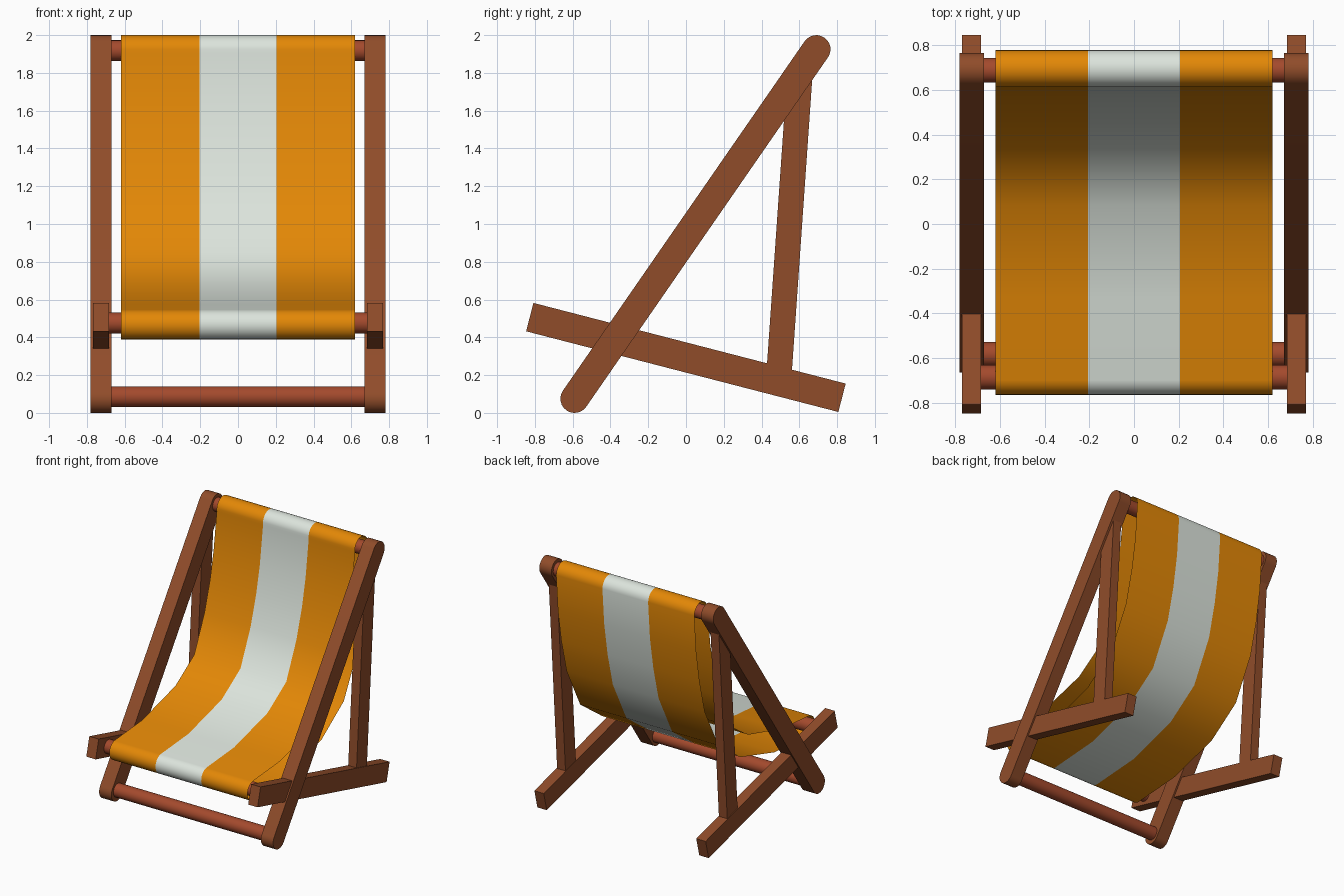
import bpy, bmesh, math
from mathutils import Vector

if "Cube" in bpy.data.objects:
    bpy.data.objects.remove(bpy.data.objects["Cube"])


def material(name, rgb):
    m = bpy.data.materials.new(name)
    m.use_nodes = True
    m.diffuse_color = (*rgb, 1)
    m.node_tree.nodes["Principled BSDF"].inputs["Base Color"].default_value = (*rgb, 1)
    return m


WOOD = material("brown wood", (0.28, 0.073, 0.023))
DOWEL = material("reddish wood", (0.37, 0.068, 0.026))
ORANGE = material("orange canvas", (0.77, 0.245, 0.002))
WHITE = material("white canvas", (0.72, 0.78, 0.72))


def add_object(name, bm, mats, smooth=None):
    bmesh.ops.recalc_face_normals(bm, faces=bm.faces)
    mesh = bpy.data.meshes.new(name)
    bm.to_mesh(mesh)
    bm.free()
    for m in mats:
        mesh.materials.append(m)
    ob = bpy.data.objects.new(name, mesh)
    bpy.context.collection.objects.link(ob)
    if smooth:
        bpy.ops.object.select_all(action="DESELECT")
        ob.select_set(True)
        bpy.context.view_layer.objects.active = ob
        bpy.ops.object.shade_smooth_by_angle(angle=math.radians(smooth))
    return ob


def arc(center, radius, start, end, steps):
    """Points of an arc in the side (y, z) plane, angles in degrees."""
    out = []
    for i in range(steps + 1):
        a = math.radians(start + (end - start) * i / steps)
        out.append((center[0] + radius * math.cos(a), center[1] + radius * math.sin(a)))
    return out


def slab(name, outline, x0, x1, smooth=None):
    """Extrude a side outline along x."""
    bm = bmesh.new()
    face = bm.faces.new([bm.verts.new((x0, y, z)) for y, z in outline])
    ext = bmesh.ops.extrude_face_region(bm, geom=[face])
    verts = [v for v in ext["geom"] if isinstance(v, bmesh.types.BMVert)]
    bmesh.ops.translate(bm, verts=verts, vec=(x1 - x0, 0, 0))
    return add_object(name, bm, [WOOD], smooth)


def beam_outline(a, b, width, rounded=False):
    a, b = Vector(a), Vector(b)
    d = (b - a).normalized()
    if rounded:
        ang = math.degrees(math.atan2(d.y, d.x))
        return (arc(b, width / 2, ang - 90, ang + 90, 12)
                + arc(a, width / 2, ang + 90, ang + 270, 12))
    n = Vector((-d.y, d.x)) * width / 2
    return [a - n, b - n, b + n, a + n]


# Wooden frame, the same on both sides
LEG = beam_outline((-0.59, 0.075), (0.69, 1.925), 0.15, True)
RAIL = beam_outline((-0.827, 0.507), (0.826, 0.08), 0.155)
STRUT = beam_outline((0.492, 0.2), (0.602, 1.78), 0.134)
for side, s in (("left", 1), ("right", -1)):
    slab(side + "_main_leg", LEG, s * 0.671, s * 0.78, 30)
    slab(side + "_base_rail", RAIL, s * 0.684, s * 0.768)
    slab(side + "_back_strut", STRUT, s * 0.688, s * 0.763)

# Round cross bars
for name, (y, z), half in (("top_bar", (0.688, 1.918), 0.77),
                           ("front_bar", (-0.685, 0.476), 0.764),
                           ("foot_bar", (-0.583, 0.086), 0.77)):
    bm = bmesh.new()
    bmesh.ops.create_cone(bm, cap_ends=True, segments=24, radius1=0.055,
                          radius2=0.055, depth=2 * half)
    for v in bm.verts:
        v.co = Vector((v.co.z, y + v.co.x, z + v.co.y))
    add_object(name, bm, [DOWEL], 30)

# Canvas sling: a closed band looped round both bars, with three stripes
front_layer = [(0.573, 1.6), (0.527, 1.38), (0.455, 1.14), (0.325, 0.85),
               (0.085, 0.69), (-0.34, 0.575)]
back_layer = [(-0.25, 0.42), (0.185, 0.547), (0.47, 0.75), (0.645, 1.09),
              (0.712, 1.36), (0.755, 1.62)]
loop = (arc((0.695, 1.917), 0.083, 0, 190, 12) + front_layer
        + arc((-0.685, 0.468), 0.079, 100, 270, 12) + back_layer)
bm = bmesh.new()
rows = [[bm.verts.new((x, y, z)) for y, z in loop] for x in (-0.62, -0.205, 0.205, 0.62)]
for stripe in range(3):
    r0, r1 = rows[stripe], rows[stripe + 1]
    for i in range(len(loop)):
        j = (i + 1) % len(loop)
        f = bm.faces.new((r0[i], r0[j], r1[j], r1[i]))
        f.material_index = 1 if stripe == 1 else 0
add_object("canvas_sling", bm, [ORANGE, WHITE], 60)
